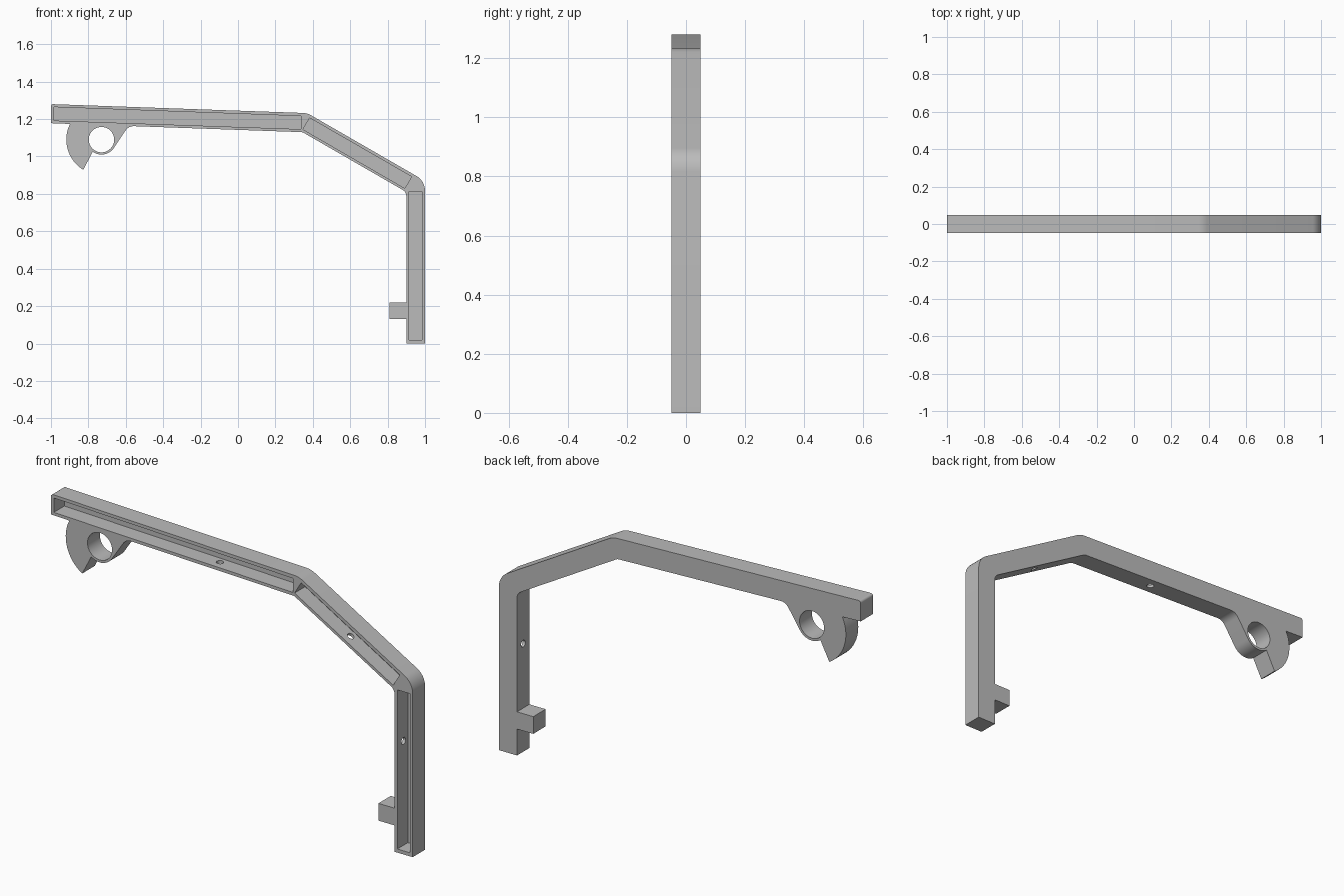
import bpy, bmesh, math
from mathutils import Vector

HALF = 0.049        # half the frame's depth
FLOOR = 0.034       # y of the pocket floors

cube = bpy.data.objects.get("Cube")
if cube:
    bpy.data.objects.remove(cube)

grey = bpy.data.materials.new("plain_grey")
grey.use_nodes = True
colour = (0.5, 0.5, 0.5, 1)
grey.diffuse_color = colour
grey.node_tree.nodes["Principled BSDF"].inputs["Base Color"].default_value = colour


def arc(cx, cz, r, a0, a1, n):
    """Points on a circle in the XZ plane, angles in degrees."""
    angles = [math.radians(a0 + (a1 - a0) * i / n) for i in range(n + 1)]
    return [Vector((cx + r * math.cos(a), cz + r * math.sin(a))) for a in angles]


def fillet(prev, corner, after, r, n=8):
    """Round one corner of an outline with radius r."""
    p, a, b = Vector(corner), Vector(prev), Vector(after)
    u, v = (a - p).normalized(), (b - p).normalized()
    half = u.angle(v) / 2
    centre = p + (u + v).normalized() * (r / math.sin(half))
    start = p + u * (r / math.tan(half)) - centre
    end = p + v * (r / math.tan(half)) - centre
    pts = []
    for i in range(n + 1):
        d = start.lerp(end, i / n).normalized()
        pts.append(centre + d * r)
    return pts


def extrude(name, outline, y0, y1):
    """Prism from an XZ outline between two depths."""
    bm = bmesh.new()
    face = bm.faces.new([bm.verts.new((p[0], y0, p[1])) for p in outline])
    new = bmesh.ops.extrude_face_region(bm, geom=[face])["geom"]
    bmesh.ops.translate(bm, vec=(0, y1 - y0, 0),
                        verts=[g for g in new if isinstance(g, bmesh.types.BMVert)])
    bmesh.ops.recalc_face_normals(bm, faces=bm.faces)
    mesh = bpy.data.meshes.new(name)
    bm.to_mesh(mesh)
    bm.free()
    mesh.materials.append(grey)
    obj = bpy.data.objects.new(name, mesh)
    bpy.context.collection.objects.link(obj)
    return obj


# Corners of the bent bar: position and rounding radius
ring = (-0.73, 1.09)
corners = [
    ((-1, 1.28), 0.012), ((0.37, 1.232), 0.1), ((1, 0.869), 0.09),
    ((1, 0), 0), ((0.9, 0), 0),
    ((0.9, 0.132), 0), ((0.81, 0.132), 0), ((0.81, 0.218), 0), ((0.9, 0.218), 0),
    ((0.9, 0.81), 0.04), ((0.345, 1.13), 0.03),
    ((-0.585, 1.163), 0.05), ((-0.663, 1.046), 0),
    ("ring", 0), ("hook", 0), ((-1, 1.178), 0),
]
outline = []
for i, (p, r) in enumerate(corners):
    if p == "ring":
        outline += arc(*ring, 0.08, -40, -126, 14)
    elif p == "hook":
        outline += arc(*ring, 0.188, 239, 153.5, 24)
    elif r:
        outline += fillet(corners[i - 1][0], p, corners[i + 1][0], r)
    else:
        outline.append(Vector(p))
frame = extrude("bent_frame", outline, -HALF, HALF)

# Cutters: three front pockets and the ring bore
pockets = [
    [(-0.984, 1.264), (0.338, 1.216), (0.338, 1.146), (-0.984, 1.192)],
    [(0.383, 1.206), (0.928, 0.892), (0.892, 0.83), (0.347, 1.145)],
    [(0.915, 0.813), (0.984, 0.813), (0.984, 0.018), (0.915, 0.018)],
]
cutters = [extrude("pocket_cutter", p, -0.1, FLOOR) for p in pockets]
cutters.append(extrude("bore_cutter", arc(*ring, 0.068, 0, 351, 39), -0.1, 0.1))

# Cutters: a small round hole through each inner wall
for x, z, dx, dz in [(-0.1, 1.155, 0.036, 1), (0.62, 0.98, 0.5, 0.866), (0.907, 0.54, 1, 0)]:
    bpy.ops.mesh.primitive_cylinder_add(vertices=24, radius=0.017, depth=0.06, location=(x, 0, z))
    hole = bpy.context.object
    hole.name = "hole_cutter"
    hole.rotation_euler = Vector((dx, 0, dz)).to_track_quat("Z", "Y").to_euler()
    hole.data.materials.append(grey)
    cutters.append(hole)

bpy.ops.object.select_all(action="DESELECT")
bpy.context.view_layer.objects.active = frame
frame.select_set(True)
for cutter in cutters:
    cutter.hide_render = True
    mod = frame.modifiers.new("cut", "BOOLEAN")
    mod.operation = "DIFFERENCE"
    mod.solver = "EXACT"
    mod.object = cutter
    bpy.ops.object.modifier_apply(modifier=mod.name)
for cutter in cutters:
    bpy.data.objects.remove(cutter)

bpy.ops.object.shade_smooth_by_angle(angle=math.radians(30))
